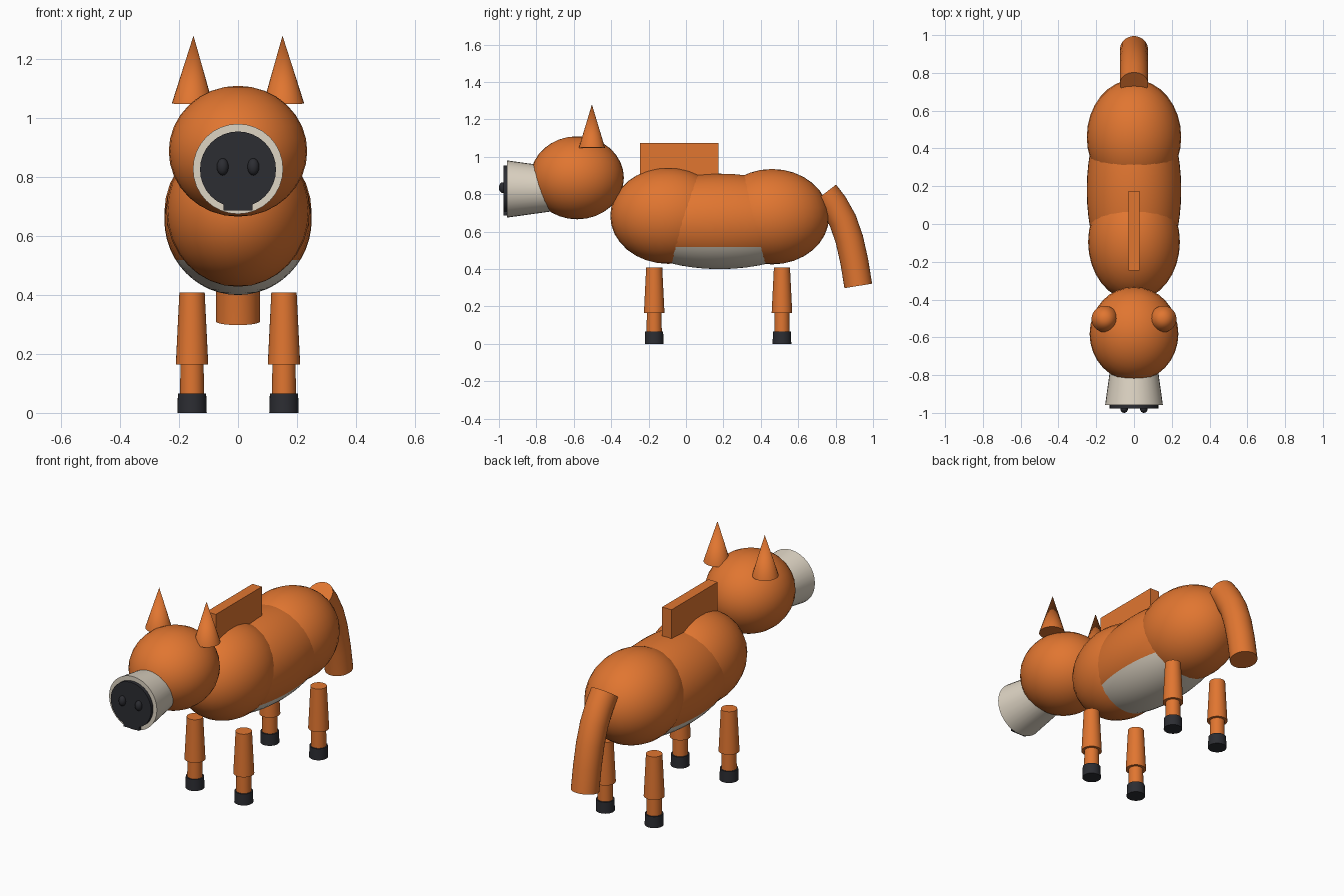
import bpy, bmesh, math
from mathutils import Vector, Matrix

if "Cube" in bpy.data.objects:
    bpy.data.objects.remove(bpy.data.objects["Cube"], do_unlink=True)


def material(name, color):
    m = bpy.data.materials.new(name)
    m.use_nodes = True
    rgba = (*color, 1)
    m.diffuse_color = rgba
    node = next(n for n in m.node_tree.nodes if n.type == 'BSDF_PRINCIPLED')
    node.inputs["Base Color"].default_value = rgba
    return m


ORANGE = material("orange_fur", (0.75, 0.18, 0.03))
CREAM = material("cream_fur", (0.73, 0.66, 0.55))
DARK = material("dark_hoof_and_nose", (0.025, 0.026, 0.032))


def make(name, bm, mats, smooth=True):
    bmesh.ops.recalc_face_normals(bm, faces=bm.faces)
    mesh = bpy.data.meshes.new(name)
    bm.to_mesh(mesh)
    bm.free()
    for m in mats:
        mesh.materials.append(m)
    ob = bpy.data.objects.new(name, mesh)
    bpy.context.collection.objects.link(ob)
    if smooth:
        bpy.ops.object.select_all(action='DESELECT')
        ob.select_set(True)
        bpy.context.view_layer.objects.active = ob
        bpy.ops.object.shade_smooth_by_angle(angle=math.radians(35))
    return ob


def ellipsoid_mesh(center, radii, segments=32):
    bm = bmesh.new()
    bmesh.ops.create_uvsphere(bm, u_segments=segments, v_segments=segments // 2, radius=1)
    bmesh.ops.transform(bm, verts=bm.verts,
                        matrix=Matrix.Translation(center) @ Matrix.Diagonal((*radii, 1)))
    return bm


def ellipsoid(name, center, radii, mat, segments=32):
    return make(name, ellipsoid_mesh(center, radii, segments), [mat])


def cone(name, start, end, r1, r2, mat, segments=32):
    # Tapered cylinder running from start to end
    a, b = Vector(start), Vector(end)
    bm = bmesh.new()
    bmesh.ops.create_cone(bm, cap_ends=True, segments=segments,
                          radius1=r1, radius2=r2, depth=(b - a).length)
    turn = (b - a).to_track_quat('Z', 'Y').to_matrix().to_4x4()
    bmesh.ops.transform(bm, verts=bm.verts, matrix=Matrix.Translation((a + b) / 2) @ turn)
    return make(name, bm, [mat])


def box(name, low, high, mat):
    a, b = Vector(low), Vector(high)
    bm = bmesh.new()
    bmesh.ops.create_cube(bm, size=1)
    bmesh.ops.transform(bm, verts=bm.verts,
                        matrix=Matrix.Translation((a + b) / 2) @ Matrix.Diagonal((*(b - a), 1)))
    return make(name, bm, [mat], smooth=False)


# Torso: barrel with a cream underside, plus chest and rump
bm = ellipsoid_mesh((0, 0.18, 0.655), (0.25, 0.55, 0.255), 48)
belly_line = 0.518
bmesh.ops.bisect_plane(bm, geom=bm.verts[:] + bm.edges[:] + bm.faces[:],
                       plane_co=(0, 0, belly_line), plane_no=(0, 0, 1))
for f in bm.faces:
    f.material_index = int(f.calc_center_median().z < belly_line)
make("barrel", bm, [ORANGE, CREAM])
ellipsoid("chest", (0, -0.095, 0.685), (0.243, 0.31, 0.257), ORANGE)
ellipsoid("rump", (0, 0.46, 0.68), (0.25, 0.305, 0.255), ORANGE)
box("mane", (-0.03, -0.245, 0.82), (0.03, 0.175, 1.075), ORANGE)

# Head, snout and nose
ellipsoid("head", (0, -0.582, 0.888), (0.235, 0.25, 0.222), ORANGE)
cone("snout", (0, -0.65, 0.828), (0, -0.958, 0.828), 0.11, 0.153, CREAM)
cone("nose", (0, -0.95, 0.826), (0, -0.977, 0.826), 0.129, 0.129, DARK)
box("mouth", (-0.05, -0.975, 0.687), (0.05, -0.95, 0.715), DARK)

# Paired parts on each side
for side, s in (("left", 1), ("right", -1)):
    ellipsoid(side + "_nostril", (s * 0.052, -0.98, 0.835), (0.02, 0.02, 0.029), DARK, 16)
    cone(side + "_ear", (s * 0.155, -0.503, 1.048), (s * 0.151, -0.503, 1.28),
         0.07, 0, ORANGE, 24)
    for place, y in (("front", -0.17), ("rear", 0.513)):
        x, leg = s * 0.156, f"{place}_{side}_"
        cone(leg + "thigh", (x, y, 0.165), (x, y, 0.408), 0.055, 0.043, ORANGE)
        cone(leg + "shin", (x, y, 0.03), (x, y, 0.2), 0.041, 0.039, ORANGE)
        cone(leg + "hoof", (x, y, 0), (x, y, 0.065), 0.05, 0.048, DARK)

# Tail: a round tube swept along a drooping path
path = [Vector(p) for p in ((0, 0.743, 0.806), (0, 0.79, 0.745), (0, 0.838, 0.66),
                            (0, 0.873, 0.56), (0, 0.9, 0.44), (0, 0.921, 0.31))]
bm = bmesh.new()
rings = []
for i, p in enumerate(path):
    tangent = (path[min(i + 1, len(path) - 1)] - path[max(i - 1, 0)]).normalized()
    across = Vector((1, 0, 0))
    up = tangent.cross(across)
    angles = [math.tau * k / 32 for k in range(32)]
    rings.append([bm.verts.new(p + 0.075 * (across * math.cos(a) + up * math.sin(a)))
                  for a in angles])
for r1, r2 in zip(rings, rings[1:]):
    for k in range(32):
        j = (k + 1) % 32
        bm.faces.new((r1[k], r1[j], r2[j], r2[k]))
bm.faces.new(rings[0])
bm.faces.new(rings[-1])
make("tail", bm, [ORANGE])
